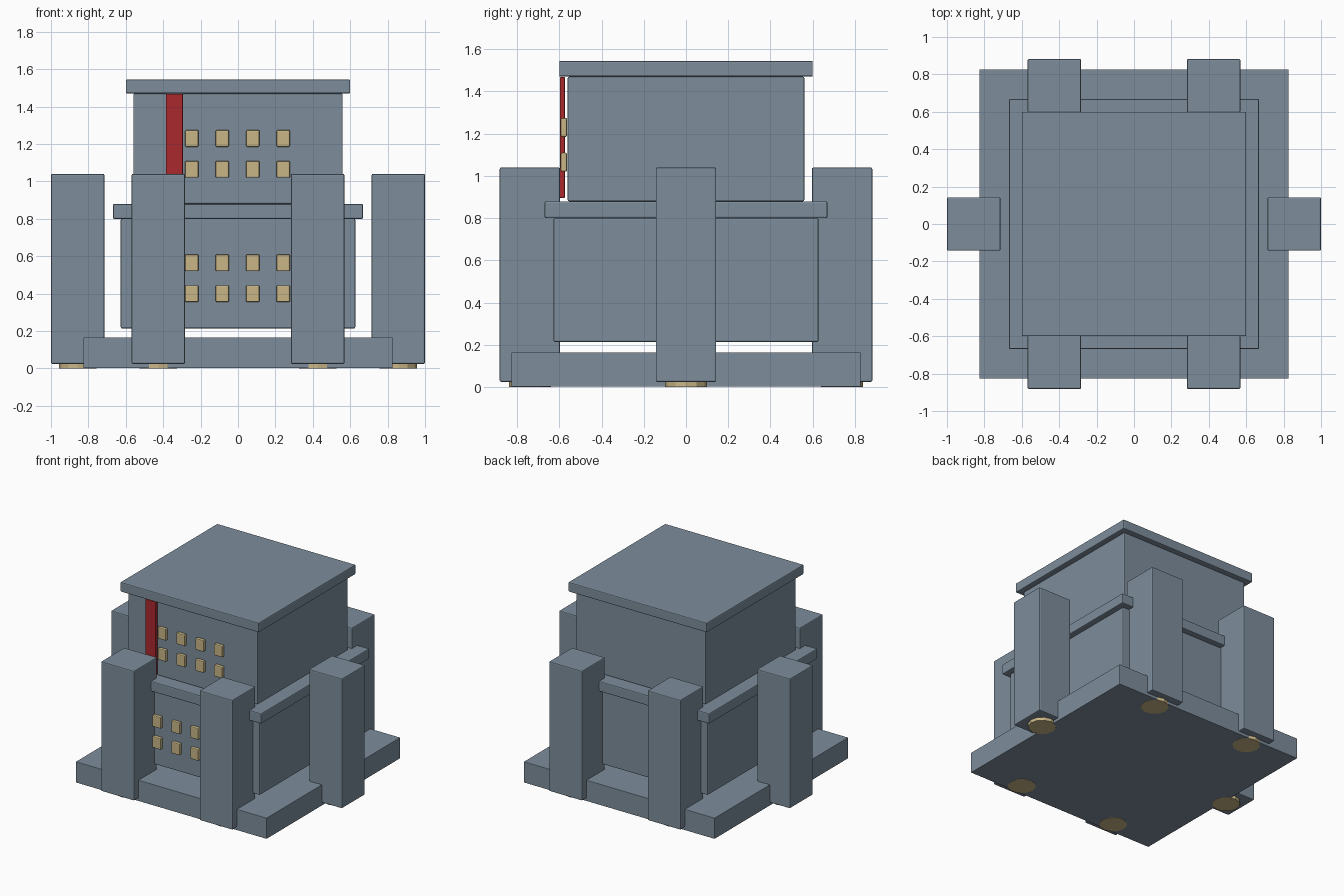
import bpy

if "Cube" in bpy.data.objects:
    bpy.data.objects.remove(bpy.data.objects["Cube"])


def material(name, rgb):
    m = bpy.data.materials.new(name)
    m.diffuse_color = (*rgb, 1)
    m.use_nodes = True
    m.node_tree.nodes["Principled BSDF"].inputs["Base Color"].default_value = m.diffuse_color
    return m


STONE = material("slate_stone", (0.205, 0.27, 0.335))
RED = material("banner_red", (0.40, 0.022, 0.026))
TAN = material("warm_tan", (0.58, 0.47, 0.24))


def finish(obj, name, mat, bevel):
    obj.name = name
    obj.data.materials.append(mat)
    if bevel:
        mod = obj.modifiers.new("edge_bevel", 'BEVEL')
        mod.width = bevel
        mod.segments = 2
        mod.limit_method = 'ANGLE'
    return obj


def box(name, x, y, z, mat=STONE, bevel=0.007):
    """Box from (min, max) ranges on each axis."""
    bpy.ops.mesh.primitive_cube_add(
        size=1, location=[(a + b) / 2 for a, b in (x, y, z)])
    obj = bpy.context.object
    obj.scale = [b - a for a, b in (x, y, z)]
    bpy.ops.object.transform_apply(location=False, rotation=False, scale=True)
    return finish(obj, name, mat, bevel)


def square_block(name, half, z0, z1, bevel=0.007):
    return box(name, (-half, half), (-half, half), (z0, z1), bevel=bevel)


# Stacked body
square_block("base_slab", 0.826, 0.002, 0.165, bevel=0.002)
square_block("lower_storey", 0.627, 0.214, 0.80)
square_block("ledge", 0.669, 0.80, 0.88)
square_block("upper_storey", 0.56, 0.88, 1.47)
square_block("roof_slab", 0.60, 1.47, 1.545)

# Six pillars, each with a round foot pad
centres = [(sx * 0.426, sy * 0.739) for sx in (-1, 1) for sy in (-1, 1)]
centres += [(-0.857, 0), (0.857, 0)]
R = 0.143
for cx, cy in centres:
    box("pillar", (cx - R, cx + R), (cy - R, cy + R), (0.025, 1.04))
    bpy.ops.mesh.primitive_cylinder_add(
        vertices=12, radius=0.1, depth=0.03, location=(cx, cy, 0.015))
    finish(bpy.context.object, "foot_pad", TAN, 0)

# Front windows: two rows of four on each storey
for front, rows in ((-0.567, (1.065, 1.23)), (-0.630, (0.40, 0.565))):
    for z in rows:
        for i in range(4):
            x = -0.247 + 0.163 * i
            box("window", (x - 0.036, x + 0.036), (front - 0.026, front + 0.004),
                (z - 0.045, z + 0.045), TAN, 0.007)

# Hanging banner in front of the upper storey
box("banner", (-0.386, -0.294), (-0.597, -0.573), (0.895, 1.468), RED, 0.005)
